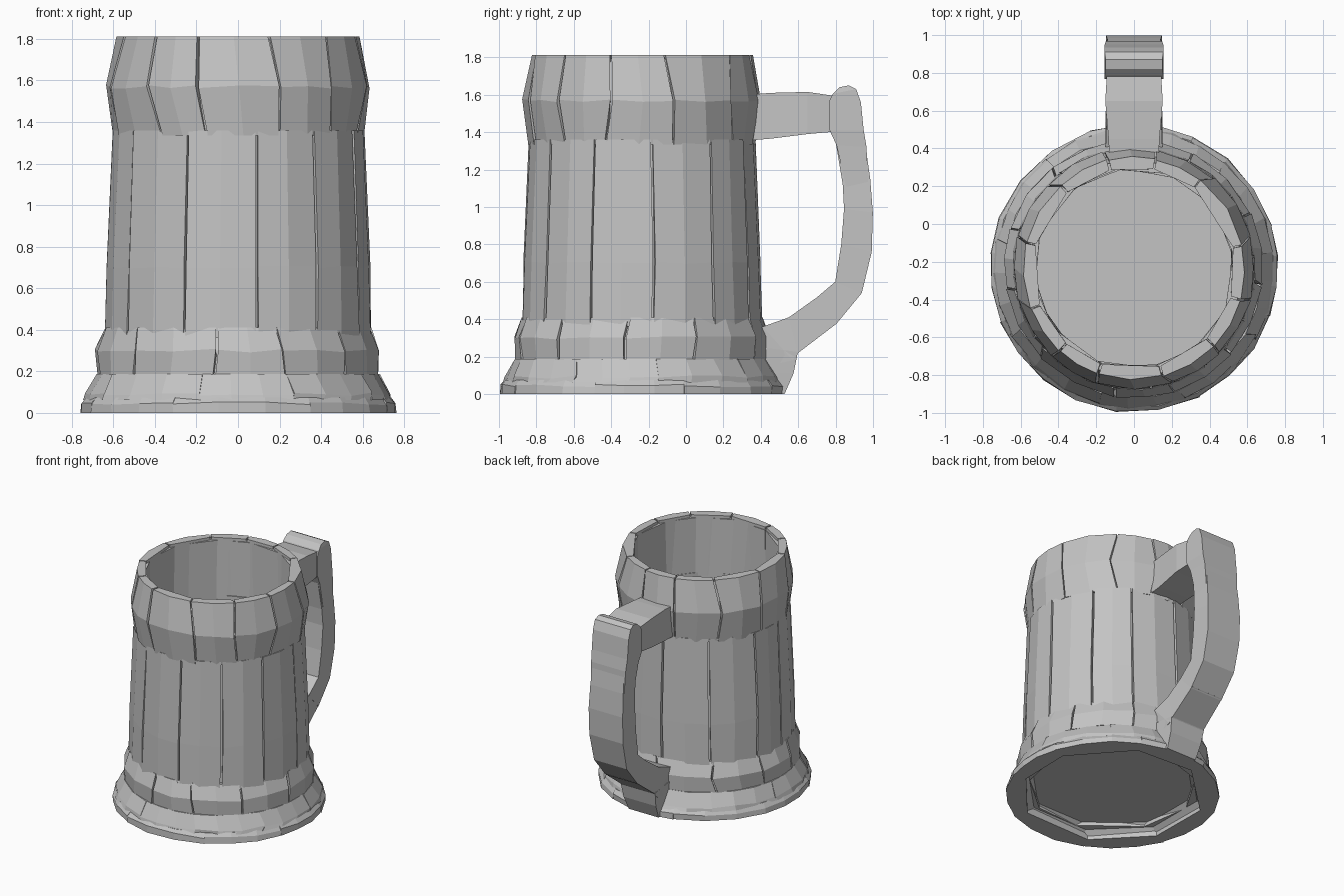
import bpy
import bmesh
import math
import random

random.seed(7)
CENTRE_Y = -0.235
TAU = 2 * math.pi

cube = bpy.data.objects.get("Cube")
if cube:
    bpy.data.objects.remove(cube, do_unlink=True)

grey = bpy.data.materials.new("plain grey")
grey.use_nodes = True
grey.diffuse_color = (0.55, 0.55, 0.55, 1)
grey.node_tree.nodes["Principled BSDF"].inputs["Base Color"].default_value = grey.diffuse_color


def finish(name, bm):
    """Turn a bmesh into a flat shaded object."""
    bmesh.ops.recalc_face_normals(bm, faces=bm.faces)
    mesh = bpy.data.meshes.new(name)
    bm.to_mesh(mesh)
    bm.free()
    mesh.materials.append(grey)
    obj = bpy.data.objects.new(name, mesh)
    bpy.context.collection.objects.link(obj)
    return obj


def loft(bm, loops, closed=False):
    """Skin equal closed loops of points, capping the ends unless the loft is closed."""
    rows = [[bm.verts.new(p) for p in loop] for loop in loops]
    n = len(rows[0])
    pairs = list(zip(rows, rows[1:]))
    if closed:
        pairs.append((rows[-1], rows[0]))
    else:
        bm.faces.new(rows[0])
        bm.faces.new(rows[-1])
    for a, b in pairs:
        for i in range(n):
            j = (i + 1) % n
            bm.faces.new((a[i], a[j], b[j], b[i]))


def polar(r, angle, z):
    return (r * math.cos(angle), CENTRE_Y + r * math.sin(angle), z)


def block_ring(name, profile, inner, blocks, sub, gap, slant, rough, start=0.0):
    """Ring of separate hand-cut blocks; profile is (radius, z) from bottom to top."""
    bm = bmesh.new()
    last = len(profile) - 1
    # every seam wanders a little from row to row and is shared by its neighbours
    seams = []
    for k in range(blocks):
        base = start + TAU * (k + random.uniform(-0.13, 0.13)) / blocks
        seams.append([base + random.uniform(-slant, slant) for _ in profile])
    seams.append([a + TAU for a in seams[0]])
    for left, right in zip(seams, seams[1:]):
        g = gap * random.uniform(0.5, 1.3) / profile[0][0] / 2
        loops = []
        for s in range(sub + 1):
            t = s / sub
            loop = []
            for i, (r, z) in enumerate(profile):
                angle = left[i] + g + (right[i] - left[i] - 2 * g) * t
                if 0 < i < last:
                    z += random.uniform(-rough, rough) * 1.5
                loop.append(polar(r + random.uniform(-rough, rough), angle, z))
            # straight inner face across the whole block
            for i in (last, 0):
                a = polar(inner, left[i] + g, profile[i][1])
                b = polar(inner, right[i] - g, profile[i][1])
                loop.append([u + (v - u) * t for u, v in zip(a, b)])
            loops.append(loop)
        loft(bm, loops)
    return finish(name, bm)


def lathe(name, section, sides, start=0.0):
    """Closed cross-section turned around the mug axis."""
    bm = bmesh.new()
    loft(bm, [[polar(r, start + TAU * k / sides, z) for r, z in section]
              for k in range(sides)], closed=True)
    return finish(name, bm)


def bar(name, sections):
    """Rectangular bar; a section is (outer y, outer z, inner y, inner z, half width)."""
    bm = bmesh.new()
    loft(bm, [[(-w, oy, oz), (w, oy, oz), (w, iy, iz), (-w, iy, iz)]
              for oy, oz, iy, iz, w in sections])
    return finish(name, bm)


# Wall: staves with a backing tube that closes the grooves
block_ring("staves", [(0.645, 0.36), (0.637, 0.7), (0.608, 1.36)],
           0.53, 12, 2, 0.014, 0.015, 0.004, 0.12)
block_ring("inner_panels", [(0.57, 0.1), (0.565, 1.79)],
           0.53, 12, 1, 0.012, 0.01, 0.0, 0.12)
lathe("backing_tube", [(0.552, 0.1), (0.615, 0.1), (0.585, 1.34), (0.552, 1.34)], 28)

# Rim: bulging blocks with crooked seams
block_ring("rim_blocks", [(0.605, 1.335), (0.637, 1.57), (0.588, 1.812)],
           0.535, 12, 2, 0.013, 0.06, 0.006, 0.3)
lathe("rim_backing", [(0.545, 1.34), (0.59, 1.34), (0.61, 1.57), (0.572, 1.795), (0.545, 1.795)], 24)

# Lower band
block_ring("lower_band", [(0.68, 0.185), (0.685, 0.3), (0.64, 0.41)],
           0.56, 11, 2, 0.013, 0.03, 0.006, 0.5)
lathe("band_backing", [(0.57, 0.15), (0.655, 0.15), (0.655, 0.3), (0.615, 0.39), (0.57, 0.39)], 24)

# Base: sloped skirt over a chipped foot ring
block_ring("base_skirt", [(0.742, 0.062), (0.735, 0.09), (0.682, 0.188)],
           0.6, 9, 3, 0.0, 0.02, 0.006, 0.2)
block_ring("foot_ring", [(0.762, 0.0), (0.76, 0.045), (0.735, 0.075)],
           0.66, 8, 3, 0.0, 0.0, 0.005, 0.4)
lathe("foot_hollow", [(0.70, 0.0), (0.70, 0.12), (0.6, 0.12), (0.6, 0.09)], 8, 0.4)

# Floor plate
bm = bmesh.new()
loft(bm, [[polar(0.62, TAU * k / 16, z) for k in range(16)] for z in (0.09, 0.16)])
finish("floor_plate", bm)

# Handle
bar("handle_arm", [
    (0.33, 1.60, 0.33, 1.355, 0.13), (0.45, 1.61, 0.45, 1.365, 0.135),
    (0.65, 1.615, 0.65, 1.39, 0.152), (0.82, 1.59, 0.82, 1.405, 0.142)])
bar("handle_top", [
    (0.87, 1.65, 0.82, 1.64, 0.15), (0.91, 1.63, 0.785, 1.605, 0.155),
    (0.935, 1.56, 0.768, 1.57, 0.155), (0.95, 1.41, 0.768, 1.41, 0.155),
    (0.965, 1.32, 0.805, 1.33, 0.15), (0.975, 1.12, 0.86, 1.09, 0.143)])
bar("handle_grip", [
    (0.955, 1.36, 0.80, 1.35, 0.135), (0.985, 1.15, 0.838, 1.12, 0.143),
    (0.999, 0.97, 0.845, 0.99, 0.148), (0.993, 0.76, 0.83, 0.80, 0.146),
    (0.94, 0.54, 0.798, 0.60, 0.142), (0.80, 0.37, 0.68, 0.50, 0.14)])
bar("handle_lower", [
    (0.81, 0.38, 0.69, 0.51, 0.138), (0.60, 0.22, 0.55, 0.41, 0.145),
    (0.57, 0.18, 0.41, 0.36, 0.15), (0.44, 0.15, 0.34, 0.33, 0.14)])
bar("handle_foot", [
    (0.598, 0.225, 0.40, 0.25, 0.15), (0.575, 0.11, 0.40, 0.11, 0.14),
    (0.527, 0.0, 0.42, 0.0, 0.13)])
